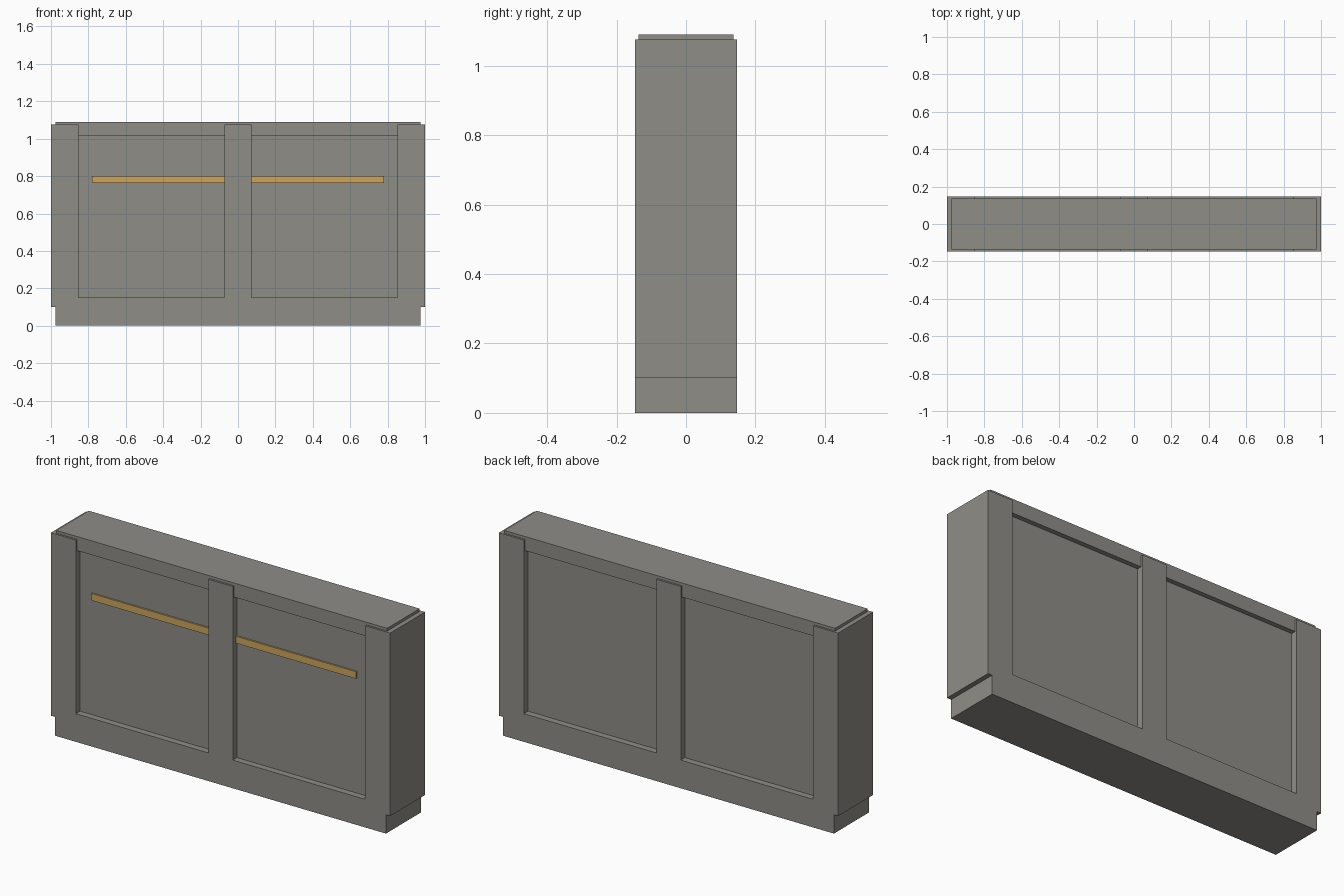
import bpy
import bmesh
from mathutils import Matrix, Vector

if "Cube" in bpy.data.objects:
    bpy.data.objects.remove(bpy.data.objects["Cube"])


def make_material(name, rgb):
    mat = bpy.data.materials.new(name)
    mat.diffuse_color = (*rgb, 1.0)
    mat.use_nodes = True
    mat.node_tree.nodes["Principled BSDF"].inputs["Base Color"].default_value = mat.diffuse_color
    return mat


GREY = make_material("warm grey", (0.275, 0.266, 0.242))
GOLD = make_material("gold", (0.59, 0.376, 0.118))


def box(name, x, y, z, mat):
    """Box spanning the (min, max) ranges on each axis."""
    lo, hi = Vector((x[0], y[0], z[0])), Vector((x[1], y[1], z[1]))
    bm = bmesh.new()
    bmesh.ops.create_cube(bm, size=1.0, matrix=Matrix.Diagonal((*(hi - lo), 1.0)))
    mesh = bpy.data.meshes.new(name)
    bm.to_mesh(mesh)
    bm.free()
    mesh.materials.append(mat)
    obj = bpy.data.objects.new(name, mesh)
    obj.location = (lo + hi) / 2
    bpy.context.collection.objects.link(obj)
    return obj


DEPTH = (-0.147, 0.147)
PANEL = (-0.112, 0.112)

# Plinth, stepped in at both ends
box("plinth", (-0.975, 0.975), DEPTH, (0.0, 0.1), GREY)

# Three full-depth posts
for name, x in (("left_post", (-1.0, -0.853)),
                ("middle_post", (-0.072, 0.072)),
                ("right_post", (0.853, 1.0))):
    box(name, x, DEPTH, (0.1, 1.075), GREY)

# Bottom rail and recessed panel in each bay
for side, x in (("left", (-0.853, -0.072)), ("right", (0.072, 0.853))):
    box(side + "_bottom_rail", x, DEPTH, (0.1, 0.15), GREY)
    box(side + "_panel", x, PANEL, (0.15, 1.015), GREY)

# Top beam, set slightly behind the post faces
box("top_beam", (-0.975, 0.975), (-0.137, 0.137), (1.015, 1.09), GREY)

# Gold strip across the front panels, running through the middle post
box("gold_strip", (-0.78, 0.78), (-0.121, -0.111), (0.763, 0.80), GOLD)
